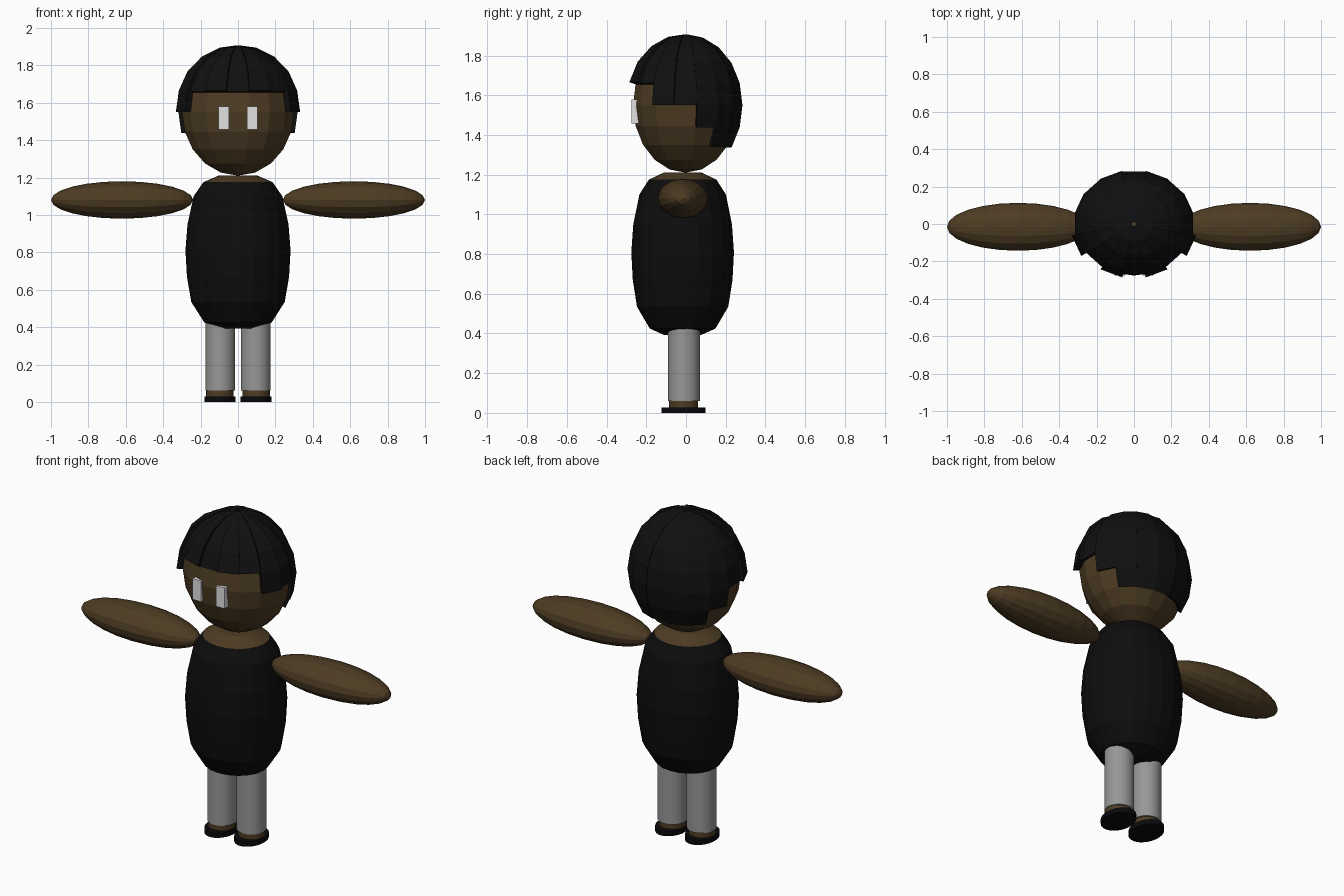
import bpy, bmesh, math
from mathutils import Matrix, Vector

if "Cube" in bpy.data.objects:
    bpy.data.objects.remove(bpy.data.objects["Cube"])


def material(name, rgb):
    m = bpy.data.materials.new(name)
    m.diffuse_color = (*rgb, 1)
    m.use_nodes = True
    m.node_tree.nodes["Principled BSDF"].inputs["Base Color"].default_value = m.diffuse_color
    return m


SKIN = material("brown skin", (0.075, 0.045, 0.017))
SHIRT = material("black shirt", (0.004, 0.004, 0.004))
HAIR = material("black hair", (0.005, 0.005, 0.0055))
TROUSER = material("grey trousers", (0.31, 0.31, 0.31))
WHITE = material("white eyes", (0.75, 0.75, 0.75))
SHOE = material("black shoes", (0.003, 0.003, 0.004))


def finish(name, bm, *mats):
    bmesh.ops.recalc_face_normals(bm, faces=bm.faces)
    me = bpy.data.meshes.new(name)
    bm.to_mesh(me)
    bm.free()
    for m in mats:
        me.materials.append(m)
    ob = bpy.data.objects.new(name, me)
    bpy.context.collection.objects.link(ob)
    return ob


def ellipsoid(name, loc, size, segs, rings, mat, turn=Matrix()):
    bm = bmesh.new()
    bmesh.ops.create_uvsphere(bm, u_segments=segs, v_segments=rings, radius=1, matrix=turn)
    bm.transform(Matrix.Translation(loc) @ Matrix.Diagonal((*size, 1)))
    return finish(name, bm, mat)


def drum(name, x, y, z0, z1, rx, ry, mat):
    bm = bmesh.new()
    bmesh.ops.create_cone(bm, cap_ends=True, segments=32, radius1=1, radius2=1, depth=1)
    bm.transform(Matrix.Translation((x, y, (z0 + z1) / 2)) @ Matrix.Diagonal((rx, ry, z1 - z0, 1)))
    ob = finish(name, bm, mat)
    for p in ob.data.polygons:
        p.use_smooth = abs(p.normal.z) < 0.5
    for e in ob.data.edges:
        a, b = (ob.data.vertices[v].co.z for v in e.vertices)
        e.use_edge_sharp = abs(a - b) < 1e-5


# Head: 16 columns with a flat one facing forward
HEAD = Vector((0, -0.002, 1.55))
HX, HY, HZ = 0.305, 0.27, 0.34
STEP = math.pi / 8
ellipsoid("head", HEAD, (HX, HY, HZ), 16, 10, SKIN, Matrix.Rotation(STEP / 2, 4, 'Z'))


def scalp(angle, ring, lift):
    # angle runs from the front, ring counts 18 degree steps from the crown
    t = math.radians(18 * ring)
    return HEAD + Vector(((HX + lift) * math.sin(t) * math.sin(angle),
                          -(HY + lift) * math.sin(t) * math.cos(angle),
                          (HZ + lift) * math.cos(t)))


# Hair: one raised lock per head column, ending lower towards the back
LAST_RING = [4, 4, 4, 5, 5, 6, 7, 7, 7]
RIM_LIFT = [0.016, 0.034, 0.018, 0.034, 0.016, 0.02, 0.02, 0.022, 0.018]
bm = bmesh.new()
for col in range(-7, 9):
    k = abs(col)
    last = LAST_RING[k]
    rows = []
    for ring in range(last + 1):
        r = max(ring, 0.15)
        lift = 0.016 + (RIM_LIFT[k] - 0.016) * min(1, ring / 3)
        a0, a1 = (col - 0.5) * STEP, (col + 0.5) * STEP
        rows.append([bm.verts.new(scalp(a, r, h))
                     for a, h in ((a0, -0.01), (a0, lift), (a1, lift), (a1, -0.01))])
    for p, q in zip(rows, rows[1:]):
        for i in range(3):
            bm.faces.new((p[i], p[i + 1], q[i + 1], q[i]))
    bm.faces.new(rows[0])
    bm.faces.new(rows[-1])
finish("hair", bm, HAIR)

# Torso: lathed barrel, with the skin of the neck on the top faces
profile = [(0.1, 0.392), (0.18, 0.425), (0.25, 0.535), (0.273, 0.67), (0.281, 0.81),
           (0.27, 0.95), (0.237, 1.10), (0.185, 1.175), (0.1, 1.212)]
bm = bmesh.new()
loops = []
for r, z in profile:
    loops.append([bm.verts.new((r * math.cos(i * math.tau / 20),
                                -0.017 + 0.92 * r * math.sin(i * math.tau / 20), z))
                  for i in range(20)])
for lo, hi in zip(loops, loops[1:]):
    for i in range(20):
        j = (i + 1) % 20
        bm.faces.new((lo[i], lo[j], hi[j], hi[i]))
bm.faces.new(loops[0])
bm.faces.new(loops[-1])
for f in bm.faces:
    f.material_index = int(f.calc_center_median().z > 1.18)
finish("torso", bm, SHIRT, SKIN)

# Mirrored arms, legs, ankles, shoes and eyes
for side, s in (("left", -1), ("right", 1)):
    ellipsoid(side + "_arm", (s * 0.62, -0.015, 1.08), (0.38, 0.128, 0.1), 16, 12, SKIN,
              Matrix.Rotation(math.pi / 2, 4, 'Y'))
    drum(side + "_trouser_leg", s * 0.095, -0.01, 0.06, 0.46, 0.08, 0.08, TROUSER)
    drum(side + "_ankle", s * 0.097, -0.012, 0.025, 0.07, 0.073, 0.073, SKIN)
    drum(side + "_shoe", s * 0.097, -0.013, 0.0, 0.028, 0.083, 0.11, SHOE)
    bm = bmesh.new()
    bmesh.ops.create_cube(bm, size=1)
    bm.transform(Matrix.Translation((s * 0.076, -0.256, 1.518)) @ Matrix.Diagonal((0.056, 0.038, 0.122, 1)))
    finish(side + "_eye", bm, WHITE)
